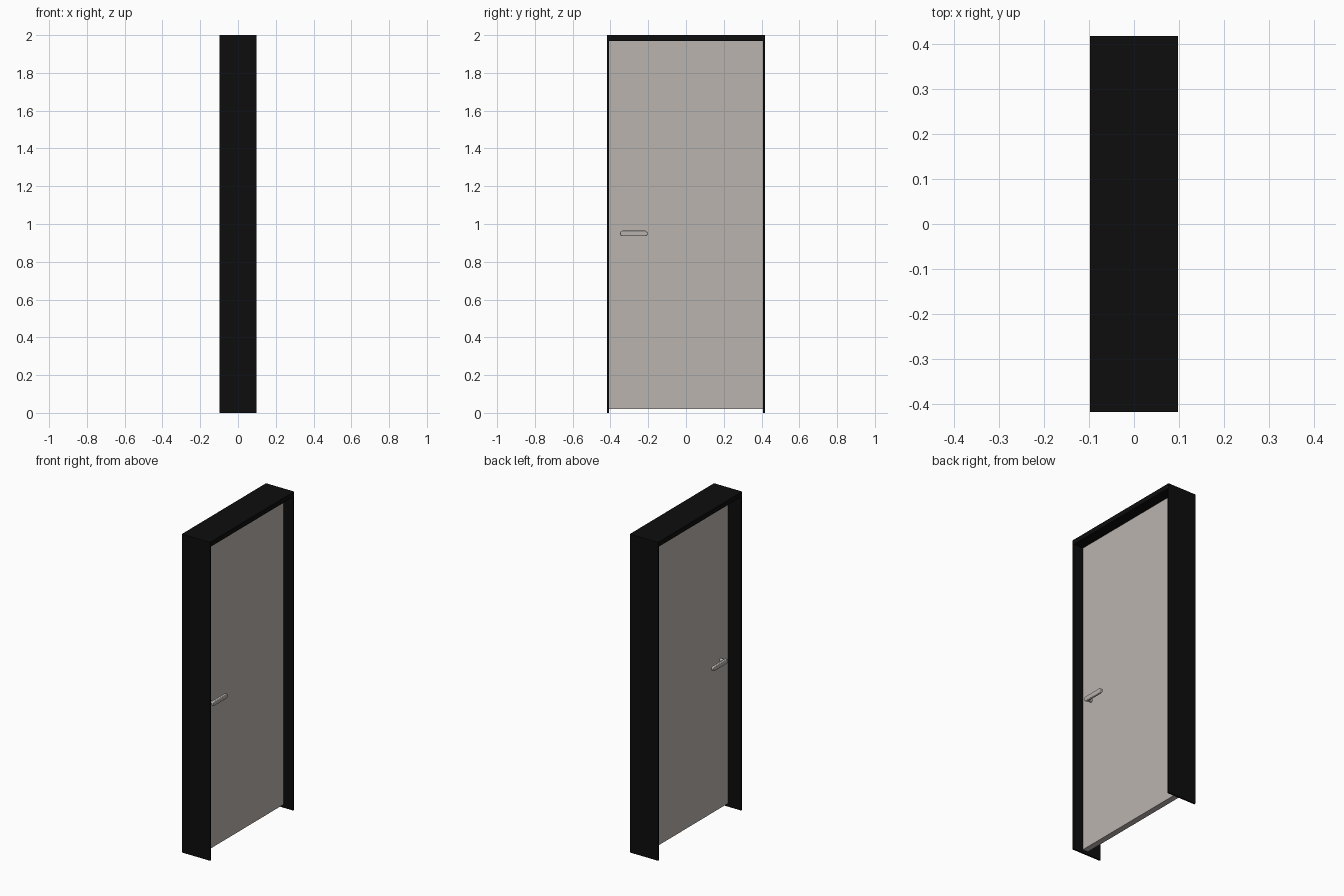
import bpy, bmesh, math

if "Cube" in bpy.data.objects:
    bpy.data.objects.remove(bpy.data.objects["Cube"])


def material(name, rgb):
    m = bpy.data.materials.new(name)
    m.diffuse_color = (*rgb, 1.0)
    m.use_nodes = True
    m.node_tree.nodes["Principled BSDF"].inputs["Base Color"].default_value = m.diffuse_color
    return m


BLACK = material("frame black", (0.004, 0.004, 0.004))
GREY = material("warm grey", (0.49, 0.455, 0.43))
METAL = material("handle grey", (0.47, 0.445, 0.425))


def extrude_profile(name, points, x0, x1, mat, bevel=0.0):
    """Extrude a (y, z) outline along x from x0 to x1."""
    bm = bmesh.new()
    face = bm.faces.new([bm.verts.new((x0, y, z)) for y, z in points])
    res = bmesh.ops.extrude_face_region(bm, geom=[face])
    for v in res["geom"]:
        if isinstance(v, bmesh.types.BMVert):
            v.co.x = x1
    bmesh.ops.recalc_face_normals(bm, faces=bm.faces)
    mesh = bpy.data.meshes.new(name)
    bm.to_mesh(mesh)
    bm.free()
    mesh.materials.append(mat)
    ob = bpy.data.objects.new(name, mesh)
    bpy.context.collection.objects.link(ob)
    if bevel:
        mod = ob.modifiers.new("rounded edges", "BEVEL")
        mod.width = bevel
        mod.segments = 3
        mod.limit_method = "ANGLE"
        mod.angle_limit = math.radians(40)
    return ob


def smooth(ob):
    bpy.ops.object.select_all(action="DESELECT")
    ob.select_set(True)
    bpy.context.view_layer.objects.active = ob
    bpy.ops.object.shade_smooth_by_angle(angle=math.radians(35))


def stadium(y0, y1, zc, r, n=12):
    """Outline of a bar with round ends."""
    pts = []
    for i in range(n + 1):
        a = -math.pi / 2 + math.pi * i / n
        pts.append((y1 - r + r * math.cos(a), zc + r * math.sin(a)))
    return pts + [(y0 + y1 - y, 2 * zc - z) for y, z in pts]


# Door frame: two thin jambs and a head in one piece
W, T, H, HEAD = 0.418, 0.010, 2.0, 0.03
outline = [(-W, 0), (-W, H), (W, H), (W, 0), (W - T, 0),
           (W - T, H - HEAD), (-W + T, H - HEAD), (-W + T, 0)]
extrude_profile("door_frame", outline, -0.098, 0.098, BLACK)

# Door leaf
X0, X1 = -0.006, 0.031
D = W - T
extrude_profile("door_leaf", [(-D, 0.02), (D, 0.02), (D, H - HEAD), (-D, H - HEAD)],
                X0, X1, GREY)

# Lever handles, one on each side
ZC = 0.95
for side, face, s in (("front", X1, 1), ("back", X0, -1)):
    bar = extrude_profile(side + "_lever", stadium(-0.35, -0.203, ZC, 0.0145),
                          face + s * 0.026, face + s * 0.042, METAL, 0.004)
    smooth(bar)
    # round spindle joining the lever to the leaf
    bpy.ops.mesh.primitive_cylinder_add(vertices=24, radius=0.010, depth=0.034,
                                        location=(face + s * 0.014, -0.335, ZC),
                                        rotation=(0, math.pi / 2, 0))
    stem = bpy.context.object
    stem.name = side + "_spindle"
    stem.data.materials.append(METAL)
    smooth(stem)
